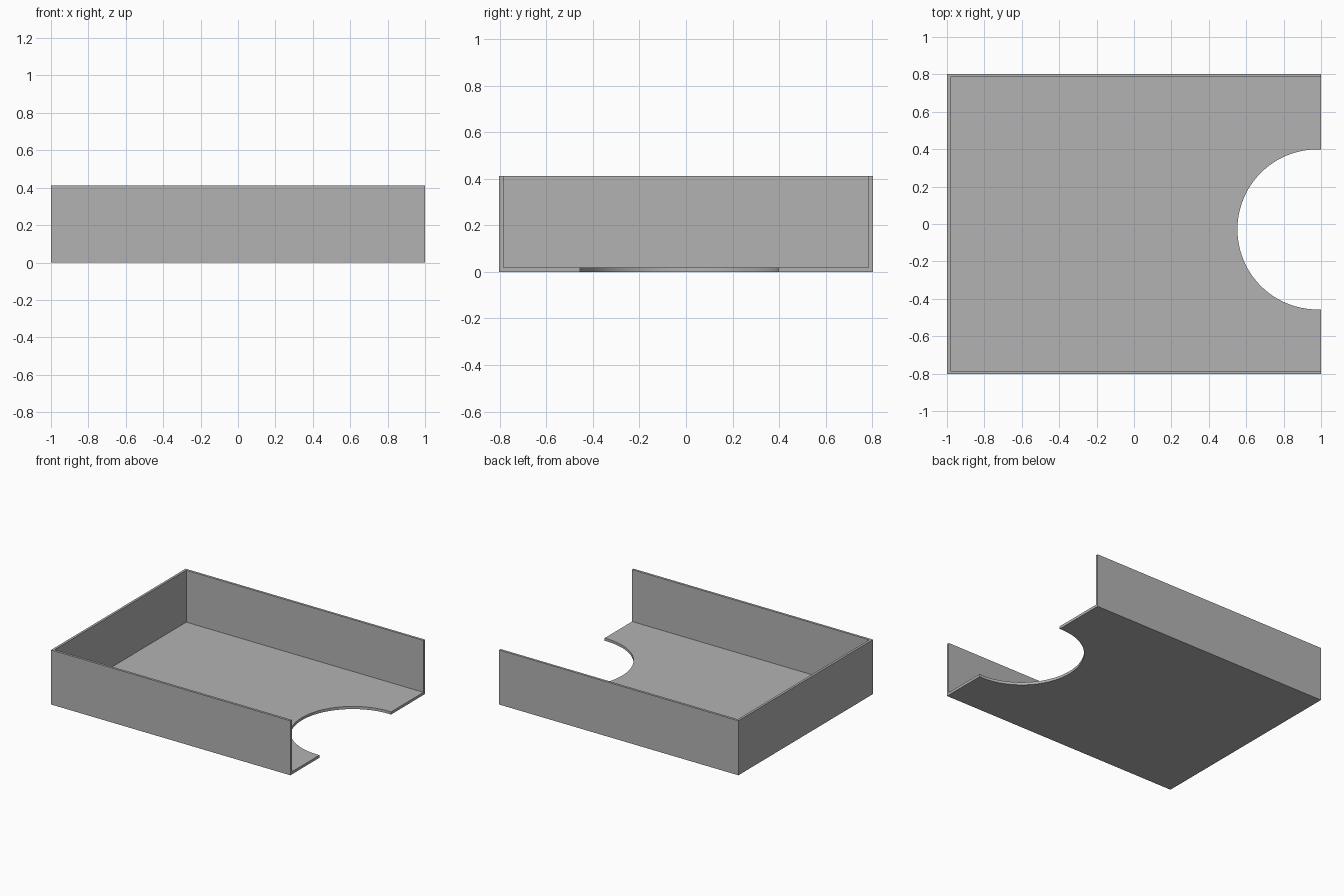
import bpy

cube = bpy.data.objects.get("Cube")
if cube:
    bpy.data.objects.remove(cube, do_unlink=True)

HALF_X, HALF_Y, HEIGHT = 1.0, 0.803, 0.412
WALL, FLOOR = 0.018, 0.02


def box(name, x0, x1, y0, y1, z0, z1):
    """Add a box spanning the given limits."""
    bpy.ops.mesh.primitive_cube_add(
        size=1, location=((x0 + x1) / 2, (y0 + y1) / 2, (z0 + z1) / 2))
    ob = bpy.context.object
    ob.name = name
    ob.scale = (x1 - x0, y1 - y0, z1 - z0)
    bpy.ops.object.transform_apply(location=False, rotation=False, scale=True)
    return ob


def cut(target, cutter):
    """Subtract the cutter from the target, then discard it."""
    cutter.hide_render = True
    mod = target.modifiers.new("cut", 'BOOLEAN')
    mod.operation = 'DIFFERENCE'
    mod.solver = 'EXACT'
    mod.object = cutter
    bpy.context.view_layer.objects.active = target
    bpy.ops.object.modifier_apply(modifier=mod.name)
    bpy.data.objects.remove(cutter, do_unlink=True)


# Solid block of the tray
tray = box("open_tray", -HALF_X, HALF_X, -HALF_Y, HALF_Y, 0, HEIGHT)

# Hollow interior, open at the top and on the +x end
cut(tray, box("interior_cutter", -HALF_X + WALL, HALF_X + 0.2,
              -HALF_Y + WALL, HALF_Y - WALL, FLOOR, HEIGHT + 0.2))

# Round notch in the floor at the open end
bpy.ops.mesh.primitive_cylinder_add(
    vertices=96, radius=0.428, depth=0.2, location=(0.981, -0.029, 0))
cut(tray, bpy.context.object)

# Plain grey finish
grey = bpy.data.materials.new("plain_grey")
grey.use_nodes = True
colour = (0.45, 0.45, 0.45, 1)
grey.diffuse_color = colour
grey.node_tree.nodes["Principled BSDF"].inputs["Base Color"].default_value = colour
tray.data.materials.clear()
tray.data.materials.append(grey)
for face in tray.data.polygons:
    face.material_index = 0

# Smooth notch wall, sharp corners elsewhere
bpy.ops.object.select_all(action='DESELECT')
tray.select_set(True)
bpy.context.view_layer.objects.active = tray
bpy.ops.object.shade_smooth_by_angle()
